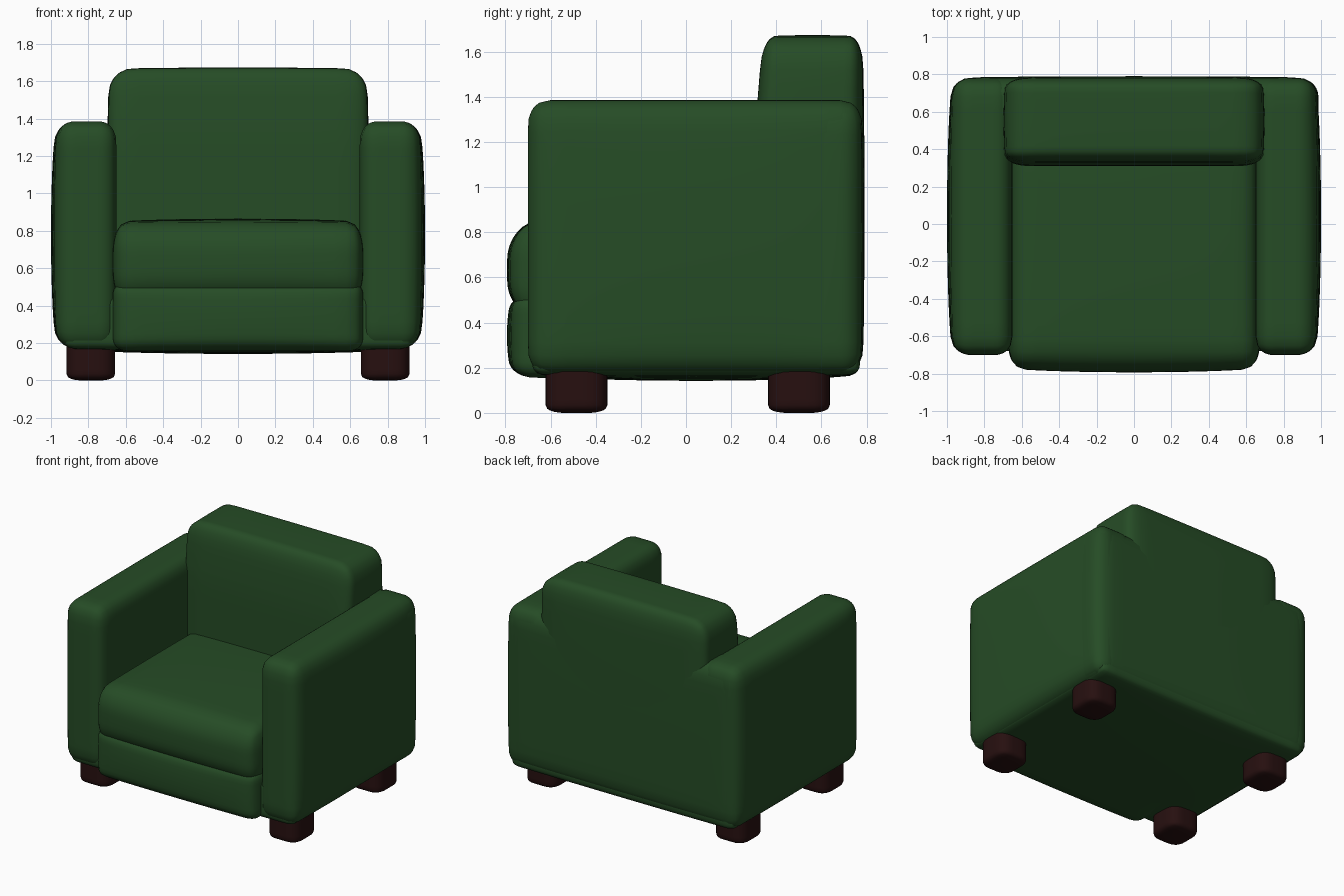
import bpy, bmesh, math
from mathutils import Vector

if "Cube" in bpy.data.objects:
    bpy.data.objects.remove(bpy.data.objects["Cube"])


def material(name, rgb):
    m = bpy.data.materials.new(name)
    m.diffuse_color = (*rgb, 1)
    m.use_nodes = True
    m.node_tree.nodes["Principled BSDF"].inputs["Base Color"].default_value = m.diffuse_color
    return m


green = material("green upholstery", (0.019, 0.072, 0.019))
wood = material("dark red wood", (0.020, 0.005, 0.005))


def cushion(name, lo, hi, r, mat, puff_lo=(0, 0, 0), puff_hi=(0, 0, 0), cuts=17):
    """Rounded box from lo to hi with corner radii r; its faces swell outward by puff."""
    centre = (Vector(lo) + Vector(hi)) / 2
    half = (Vector(hi) - Vector(lo)) / 2
    bm = bmesh.new()
    bmesh.ops.create_cube(bm, size=2)
    bmesh.ops.subdivide_edges(bm, edges=bm.edges[:], cuts=cuts, use_grid_fill=True)
    for v in bm.verts:
        # pack the grid towards the edges, then round them
        u = [math.sin(math.pi / 2 * max(-1, min(1, c))) for c in v.co]
        p = [u[i] * half[i] for i in range(3)]
        q = [max(-half[i] + r[i], min(half[i] - r[i], p[i])) for i in range(3)]
        d = Vector([(p[i] - q[i]) / r[i] for i in range(3)]).normalized()
        pos = Vector([q[i] + d[i] * r[i] for i in range(3)])
        # swell each side, strongest in the middle
        n = [max(-1, min(1, pos[i] / half[i])) for i in range(3)]
        for i in range(3):
            a, b = n[(i + 1) % 3], n[(i + 2) % 3]
            amount = puff_hi[i] if n[i] > 0 else -puff_lo[i]
            pos[i] += amount * abs(n[i]) * (1 - a ** 2) ** 0.6 * (1 - b ** 2) ** 0.6
        v.co = centre + pos
    bmesh.ops.recalc_face_normals(bm, faces=bm.faces[:])
    for f in bm.faces:
        f.smooth = True
    me = bpy.data.meshes.new(name)
    bm.to_mesh(me)
    bm.free()
    me.materials.append(mat)
    ob = bpy.data.objects.new(name, me)
    bpy.context.collection.objects.link(ob)
    return ob


# Arms and legs, mirrored left and right
for side, s in (("left", -1), ("right", 1)):
    xs = sorted((s * 0.65, s * 0.967))
    out = (0.033, 0, 0)
    cushion(side + "_arm", (xs[0], -0.70, 0.172), (xs[1], 0.78, 1.385),
            (0.09, 0.09, 0.11), green,
            out if s < 0 else (0, 0, 0), out if s > 0 else (0, 0, 0))
    lx = sorted((s * 0.657, s * 0.917))
    for end, y in (("front", -0.485), ("back", 0.5)):
        cushion(f"{side}_{end}_leg", (lx[0], y - 0.137, 0), (lx[1], y + 0.137, 0.24),
                (0.085, 0.085, 0.03), wood, cuts=11)

# Rear panel joining the arms, and the flat underside
cushion("rear_panel", (-0.967, 0.5, 0.172), (0.967, 0.78, 1.375),
        (0.09, 0.09, 0.11), green, puff_hi=(0.02, 0.01, 0))
cushion("underside", (-0.93, -0.68, 0.172), (0.93, 0.77, 0.45),
        (0.05, 0.05, 0.04), green, puff_lo=(0, 0, 0.03))

# Front rail and seat cushion
cushion("front_rail", (-0.67, -0.76, 0.155), (0.67, 0.3, 0.53),
        (0.08, 0.09, 0.07), green, puff_lo=(0, 0.033, 0))
cushion("seat_cushion", (-0.67, -0.768, 0.42), (0.67, 0.5, 0.845),
        (0.08, 0.12, 0.16), green, puff_lo=(0, 0.025, 0), puff_hi=(0, 0, 0.02))

# Backrest, with its front leaning back slightly towards the top
back = cushion("backrest", (-0.685, 0.31, 0.4), (0.685, 0.78, 1.665),
               (0.12, 0.06, 0.13), green,
               puff_lo=(0.015, 0, 0), puff_hi=(0.015, 0.01, 0.008))
for v in back.data.vertices:
    if v.co.z > 1.3:
        v.co.y += 0.08 * (v.co.z - 1.3) * (0.78 - v.co.y) / 0.47
